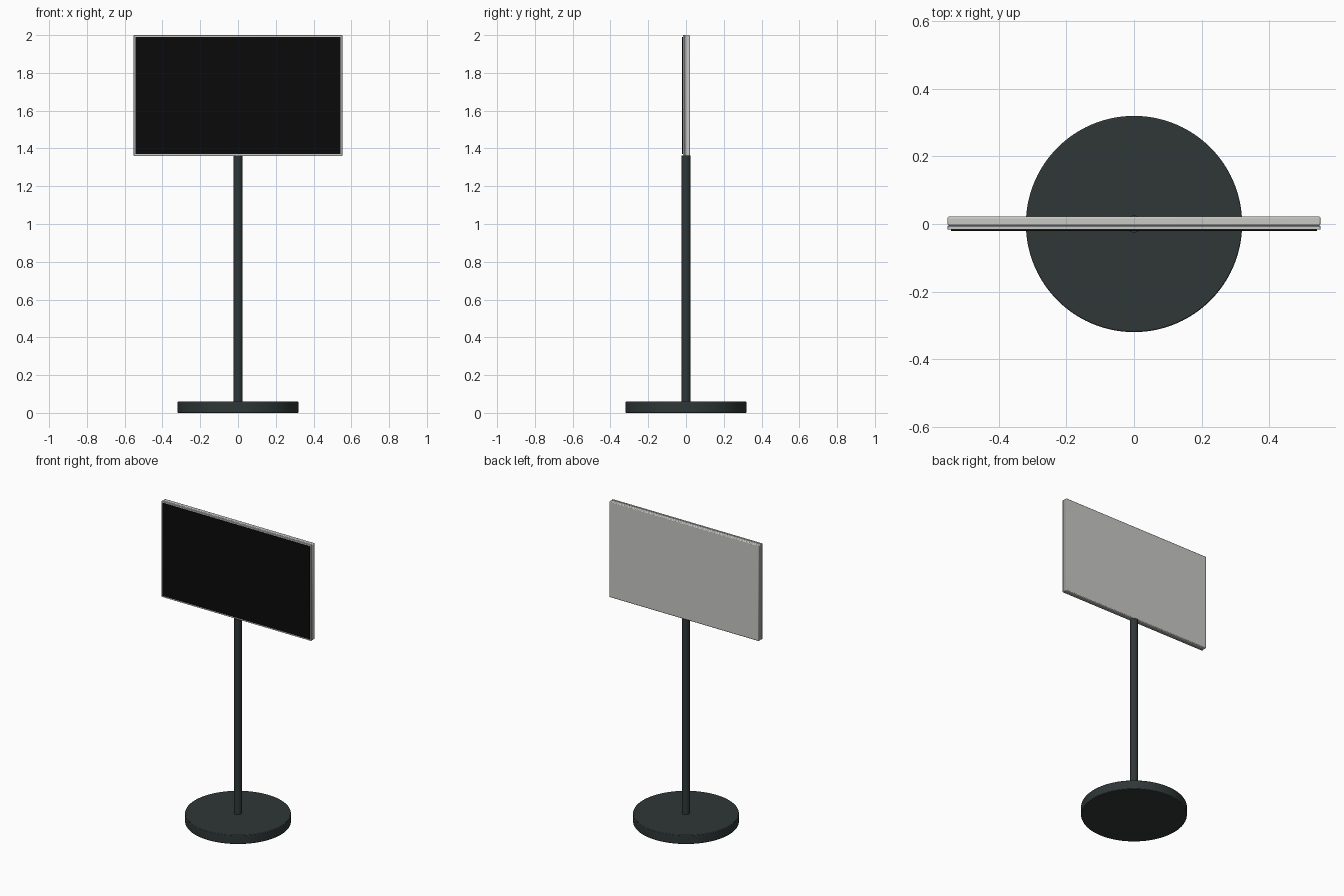
import bpy, math
from mathutils import Vector

cube = bpy.data.objects.get("Cube")
if cube:
    bpy.data.objects.remove(cube, do_unlink=True)


def material(name, rgb):
    m = bpy.data.materials.new(name)
    m.use_nodes = True
    m.diffuse_color = (*rgb, 1)
    m.node_tree.nodes["Principled BSDF"].inputs["Base Color"].default_value = (*rgb, 1)
    return m


charcoal = material("charcoal", (0.028, 0.038, 0.037))
silver = material("silver", (0.58, 0.58, 0.56))
black = material("screen black", (0.003, 0.003, 0.003))


def finish(name, mat, bevel):
    ob = bpy.context.object
    ob.name = name
    ob.data.materials.append(mat)
    bpy.ops.object.transform_apply(location=False, rotation=False, scale=True)
    if bevel:
        mod = ob.modifiers.new("soft edge", 'BEVEL')
        mod.width = bevel
        mod.segments = 2
        mod.limit_method = 'ANGLE'
        mod.angle_limit = math.radians(40)
    bpy.ops.object.shade_smooth_by_angle(angle=math.radians(35))
    return ob


def cylinder(name, radius, z0, z1, mat, sides, bevel=0):
    bpy.ops.mesh.primitive_cylinder_add(vertices=sides, radius=radius, depth=z1 - z0,
                                        location=(0, 0, (z0 + z1) / 2))
    return finish(name, mat, bevel)


def box(name, low, high, mat, bevel=0):
    low, high = Vector(low), Vector(high)
    bpy.ops.mesh.primitive_cube_add(size=1, location=(low + high) / 2)
    bpy.context.object.scale = high - low
    return finish(name, mat, bevel)


# Stand
cylinder("base_disc", 0.32, 0, 0.06, charcoal, 96, 0.004)
cylinder("pole", 0.025, 0.05, 1.363, charcoal, 32)

# Display: rear housing, recessed seam, front bezel and screen
W, BOTTOM, TOP = 0.552, 1.36, 2.0
box("rear_housing", (-W, -0.005, BOTTOM), (W, 0.022, TOP), silver, 0.005)
box("seam_core", (-W + 0.004, -0.008, BOTTOM + 0.004), (W - 0.004, 0, TOP - 0.004), silver)
box("front_bezel", (-W, -0.017, BOTTOM), (W, -0.006, TOP), silver, 0.002)
box("screen", (-W + 0.01, -0.02, BOTTOM + 0.01), (W - 0.01, -0.016, TOP - 0.01), black)
